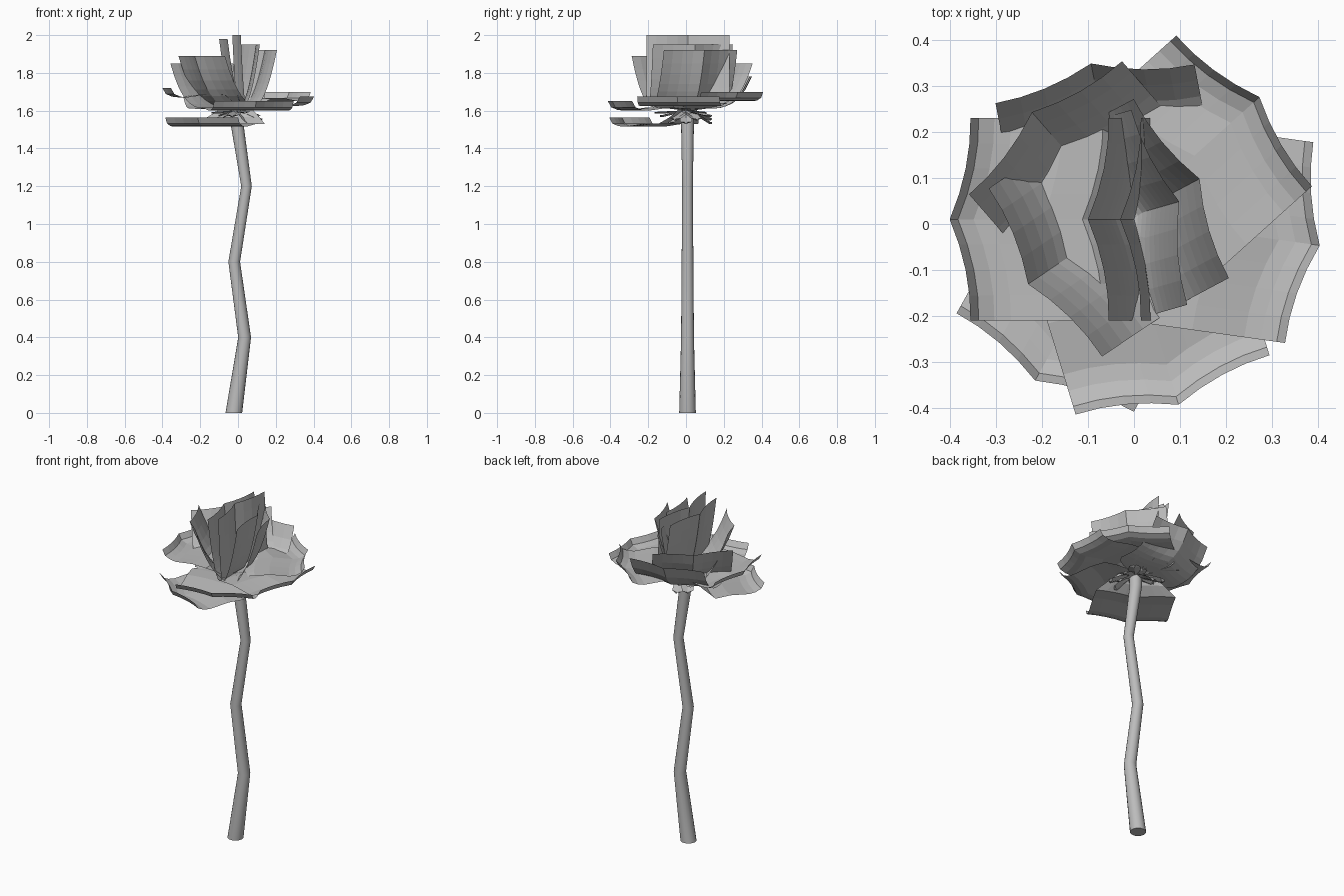
import bpy, bmesh
from math import sin, cos, pi, radians

cube = bpy.data.objects.get("Cube")
if cube:
    bpy.data.objects.remove(cube, do_unlink=True)

grey = bpy.data.materials.new("plain_grey")
grey.use_nodes = True
grey.diffuse_color = (0.5, 0.5, 0.5, 1)
grey.node_tree.nodes["Principled BSDF"].inputs["Base Color"].default_value = (0.5, 0.5, 0.5, 1)


def make_object(name, rows, closed=False):
    """Skin a list of equally long point rows with quads."""
    bm = bmesh.new()
    grid = [[bm.verts.new(p) for p in row] for row in rows]
    n = len(grid[0])
    for a, b in zip(grid, grid[1:]):
        for i in range(n if closed else n - 1):
            j = (i + 1) % n
            bm.faces.new((a[i], a[j], b[j], b[i]))
    if closed:
        bm.faces.new(grid[0][::-1])
        bm.faces.new(grid[-1])
    bmesh.ops.recalc_face_normals(bm, faces=bm.faces)
    mesh = bpy.data.meshes.new(name)
    bm.to_mesh(mesh)
    bm.free()
    obj = bpy.data.objects.new(name, mesh)
    mesh.materials.append(grey)
    bpy.context.collection.objects.link(obj)
    return obj


# Zigzag stem: x, z, radius at each joint
joints = [(-0.022, 0, 0.044), (0.035, 0.4, 0.034), (-0.02, 0.8, 0.031),
          (0.045, 1.2, 0.028), (-0.005, 1.53, 0.034), (-0.005, 1.6, 0.036)]
SIDES = 16
stem = make_object("stem", [[(x + r * cos(2 * pi * i / SIDES), 0.008 + r * sin(2 * pi * i / SIDES), z)
                             for i in range(SIDES)] for x, z, r in joints], closed=True)
bpy.context.view_layer.objects.active = stem
stem.select_set(True)
bpy.ops.object.shade_smooth_by_angle(angle=radians(35))
stem.select_set(False)

# Petals: constant-width sheets, creased along the middle, concave between crease and side
HALF, CREASE, HOLLOW, SEGS = 0.22, 0.045, 0.012, 4


def petal(name, angle, shift, profile):
    a = radians(angle)
    rows = []
    for s, r, z in profile:
        w = min(1, (max(s, 0.004) / 0.25) ** 0.6)
        row = []
        for i in range(-SEGS, SEGS + 1):
            u = abs(i) / SEGS
            out = r - w * (CREASE * u + 4 * HOLLOW * u * (1 - u))
            side = w * (shift + HALF * i / SEGS)
            row.append((out * cos(a) - side * sin(a), 0.01 + out * sin(a) + side * cos(a), z))
        rows.append(row)
    make_object(name, rows)


# Outer petals: flat, with an upturned rim (angle, sideways shift, reach, tip height)
outer = [(180, 0, 0.40, 1.72), (241, -0.018, 0.41, 1.565), (287, -0.025, 0.413, 1.65),
         (-8, 0, 0.407, 1.675), (42, 0.015, 0.38, 1.70)]
for k, (angle, shift, reach, tip) in enumerate(outer):
    low = tip - 0.05
    shape = [(0, 1.6), (0.06, 1.61), (0.14, 0.5 * (low + 1.62)), (0.28, low + 0.014), (0.5, low + 0.016),
             (0.78, low), (0.87, low + 0.004), (0.955, low + 0.018), (1, tip)]
    petal(f"outer_petal_{k + 1}", angle, shift, [(s, reach * s, z) for s, z in shape])

# Inner petals: bowl-shaped, with an exponent for how late the bowl turns up
inner = [(101, 0.027, 0.35, 1.78, 5), (131, 0.0145, 0.321, 1.85, 3.2), (214, -0.012, 0.269, 1.89, 2.8),
         (28, 0.011, 0.167, 1.92, 2.4), (16, 0.01, 0.105, 1.95, 2.2), (180, 0, 0.10, 1.98, 2.2),
         (180, 0, 0.03, 2.0, 1.8)]
STEPS = 10
for k, (angle, shift, reach, tip, power) in enumerate(inner):
    steps = [i / STEPS for i in range(STEPS + 1)]
    petal(f"inner_petal_{k + 1}", angle, shift,
          [(s, reach * s, 1.61 + (tip - 1.61) * s ** power) for s in steps])

# Ring of small ragged sepals around the top of the stem
COUNT = 14
for k in range(COUNT):
    a = 2 * pi * k / COUNT
    reach = 0.11 + 0.03 * (k % 3)
    drop = 1.54 + 0.018 * (k % 4)
    rows = []
    for s, w, z in [(0.1, 0.015, 1.6), (0.55, 0.035, 0.5 * (1.6 + drop)), (0.9, 0.03, drop), (1, 0.008, drop)]:
        r = reach * s
        rows.append([(r * cos(a) - v * sin(a), r * sin(a) + v * cos(a), z - 0.01 * (v == 0))
                     for v in (-w, 0, w)])
    make_object(f"sepal_{k + 1}", rows)
